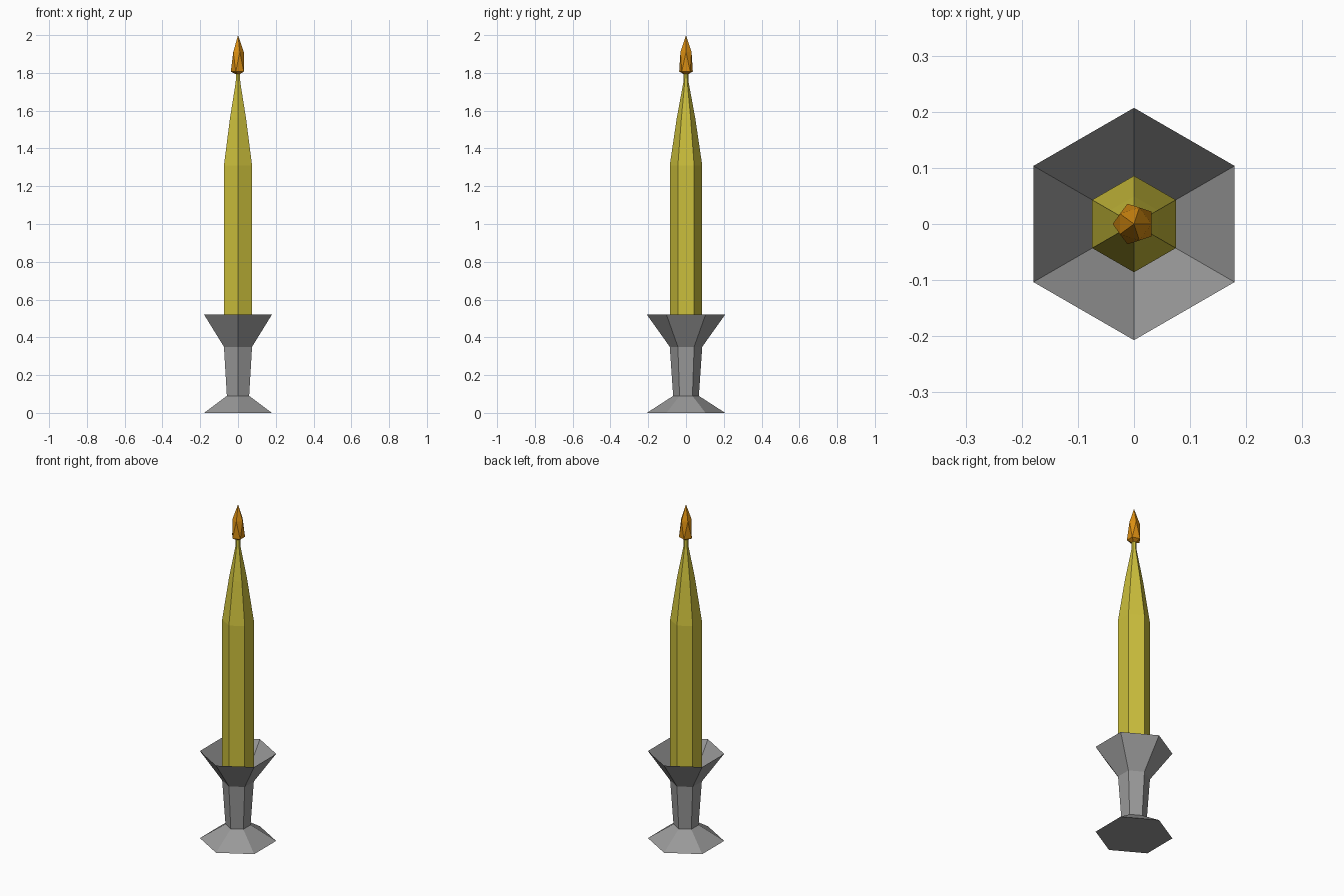
import bpy, bmesh, math

cube = bpy.data.objects.get("Cube")
if cube:
    bpy.data.objects.remove(cube, do_unlink=True)


def material(name, rgb):
    mat = bpy.data.materials.new(name)
    mat.use_nodes = True
    mat.diffuse_color = (*rgb, 1)
    mat.node_tree.nodes["Principled BSDF"].inputs["Base Color"].default_value = (*rgb, 1)
    return mat


def finish(name, bm, mat):
    bmesh.ops.recalc_face_normals(bm, faces=bm.faces)
    mesh = bpy.data.meshes.new(name)
    bm.to_mesh(mesh)
    bm.free()
    mesh.materials.append(mat)
    obj = bpy.data.objects.new(name, mesh)
    bpy.context.collection.objects.link(obj)


def ring(bm, sides, radius, z, turn):
    angles = [turn + math.tau * i / sides for i in range(sides)]
    return [bm.verts.new((radius * math.cos(a), radius * math.sin(a), z)) for a in angles]


def hex_lathe(name, profile, mat):
    """Six-sided solid through (radius, height) pairs, capped at both ends."""
    bm = bmesh.new()
    rings = [ring(bm, 6, r, z, math.pi / 2) for r, z in profile]
    for low, high in zip(rings, rings[1:]):
        for i in range(6):
            j = (i + 1) % 6
            bm.faces.new((low[i], low[j], high[j], high[i]))
    bm.faces.new(rings[0][::-1])
    bm.faces.new(rings[-1])
    finish(name, bm, mat)


grey = material("grey metal", (0.32, 0.32, 0.32))
yellow = material("yellow wax", (0.60, 0.52, 0.045))
orange = material("orange flame", (0.70, 0.27, 0.006))

# Holder: flared foot, stem and hollow cup
hex_lathe("candle_holder", [(0.207, 0), (0.068, 0.09), (0.086, 0.35),
                            (0.207, 0.52), (0.084, 0.352)], grey)

# Candle tapering into the wick
hex_lathe("candle", [(0.086, 0.355), (0.086, 1.31), (0.049, 1.56),
                     (0.014, 1.75), (0.012, 1.80)], yellow)

# Flame: two staggered five-sided rings between a base point and a tip
bm = bmesh.new()
base = bm.verts.new((0, 0, 1.787))
tip = bm.verts.new((0, 0, 2.0))
lower = ring(bm, 5, 0.038, 1.807, math.pi / 5)
upper = ring(bm, 5, 0.031, 1.91, 0)
for i in range(5):
    j = (i + 1) % 5
    bm.faces.new((base, lower[j], lower[i]))
    bm.faces.new((lower[i], lower[j], upper[j]))
    bm.faces.new((upper[i], lower[i], upper[j]))
    bm.faces.new((upper[i], upper[j], tip))
finish("flame", bm, orange)
